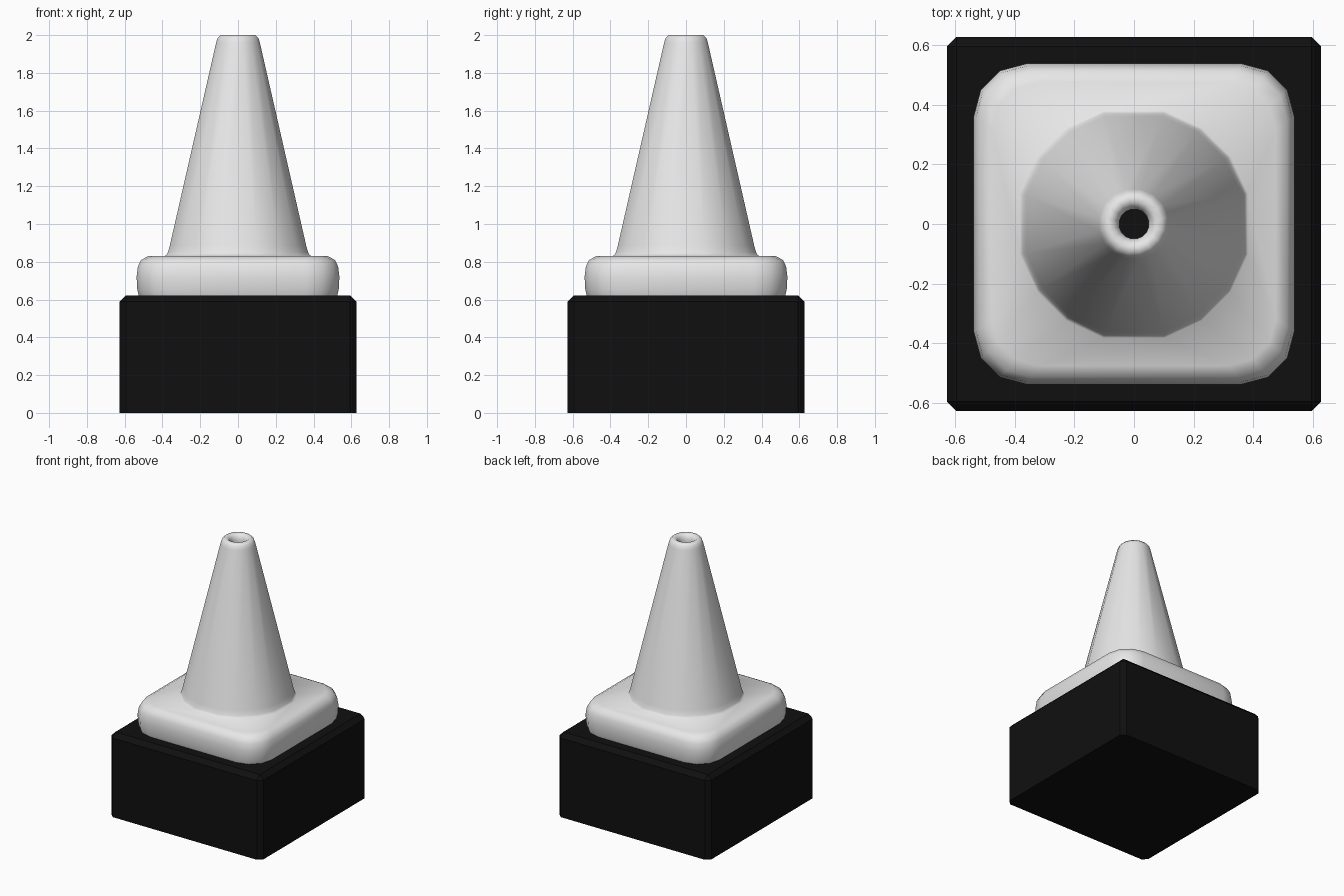
import bpy, bmesh, math
from math import cos, sin, radians

if "Cube" in bpy.data.objects:
    bpy.data.objects.remove(bpy.data.objects["Cube"])


def material(name, rgb):
    m = bpy.data.materials.new(name)
    m.diffuse_color = (*rgb, 1)
    m.use_nodes = True
    m.node_tree.nodes["Principled BSDF"].inputs["Base Color"].default_value = m.diffuse_color
    return m


def make_object(name, bm, mat):
    bmesh.ops.recalc_face_normals(bm, faces=bm.faces)
    me = bpy.data.meshes.new(name)
    bm.to_mesh(me)
    bm.free()
    me.materials.append(mat)
    ob = bpy.data.objects.new(name, me)
    bpy.context.collection.objects.link(ob)
    return ob


def square_ring(h, z):
    # rounded square: four points on each corner
    r = 0.175 - (0.535 - h) * 0.3
    pts = []
    for q in range(4):
        a0 = q * 90
        c = (h - r) * math.sqrt(2)
        cx, cy = c * cos(radians(a0 + 45)), c * sin(radians(a0 + 45))
        for k in range(4):
            a = radians(a0 + 30 * k)
            pts.append((cx + r * cos(a), cy + r * sin(a), z))
    return pts


def round_ring(r, z, angles):
    return [(r * cos(radians(q * 90 + a)), r * sin(radians(q * 90 + a)), z)
            for q in range(4) for a in angles]


white = material("light_grey", (0.8, 0.8, 0.8))
black = material("black", (0.005, 0.005, 0.005))

# plinth block, bevelled on all edges but the bottom
bm = bmesh.new()
bmesh.ops.create_cube(bm, size=1)
for v in bm.verts:
    v.co = (v.co.x * 1.254, v.co.y * 1.254, (v.co.z + 0.5) * 0.622)
edges = [e for e in bm.edges if max(v.co.z for v in e.verts) > 0.1]
bmesh.ops.bevel(bm, geom=edges, offset=0.033, segments=1, affect='EDGES')
make_object("plinth_block", bm, black)

# cone body: foot slab lofted into a hollow-tipped cone
low = (15, 35, 55, 75)
even = (11.25, 33.75, 56.25, 78.75)
rings = [square_ring(0.525, 0.62), square_ring(0.533, 0.65),
         square_ring(0.537, 0.72), square_ring(0.530, 0.775),
         square_ring(0.513, 0.81), square_ring(0.475, 0.83),
         round_ring(0.395, 0.832, low), round_ring(0.384, 0.85, low),
         round_ring(0.374, 0.885, low),
         round_ring(0.118, 1.96, even), round_ring(0.110, 1.985, even),
         round_ring(0.095, 2.0, even), round_ring(0.074, 2.0, even),
         round_ring(0.057, 1.985, even), round_ring(0.050, 1.96, even),
         round_ring(0.050, 1.92, even)]
bm = bmesh.new()
loops = [[bm.verts.new(p) for p in ring] for ring in rings]
for a, b in zip(loops, loops[1:]):
    for i in range(16):
        j = (i + 1) % 16
        bm.faces.new((a[i], a[j], b[j], b[i]))
for f in bm.faces:
    f.smooth = True
make_object("cone_body", bm, white)
